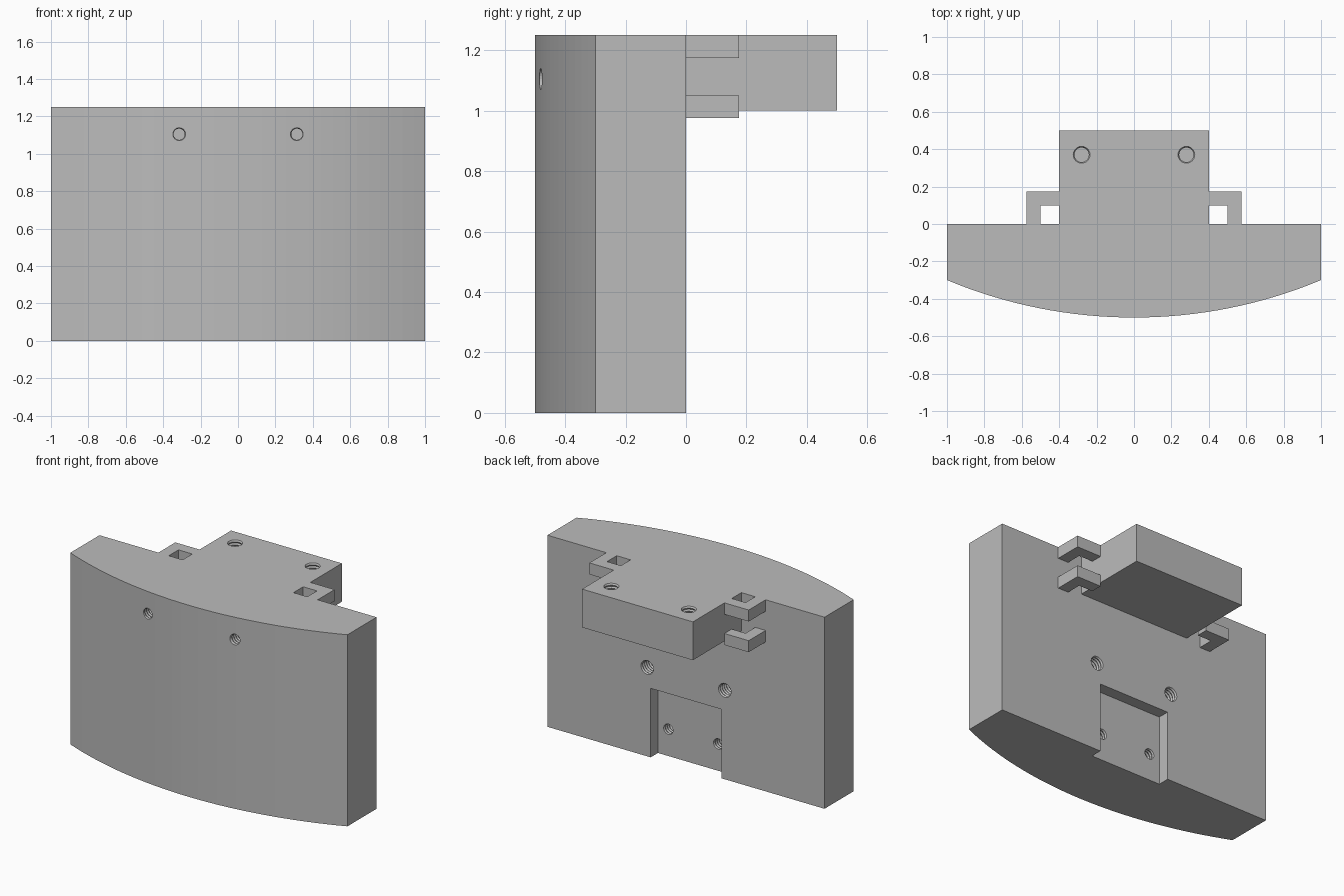
import bpy, bmesh, math
from mathutils import Matrix, Vector

cube = bpy.data.objects.get("Cube")
if cube:
    bpy.data.objects.remove(cube, do_unlink=True)

grey = bpy.data.materials.new("plain grey")
grey.use_nodes = True
colour = (0.5, 0.5, 0.5, 1)
grey.diffuse_color = colour
grey.node_tree.nodes["Principled BSDF"].inputs["Base Color"].default_value = colour


def make_object(name, bm):
    bmesh.ops.recalc_face_normals(bm, faces=bm.faces[:])
    mesh = bpy.data.meshes.new(name)
    bm.to_mesh(mesh)
    bm.free()
    mesh.materials.append(grey)
    obj = bpy.data.objects.new(name, mesh)
    bpy.context.scene.collection.objects.link(obj)
    return obj


def prism(name, outline, z0, z1):
    """Extrude an outline in x, y from z0 up to z1."""
    bm = bmesh.new()
    face = bm.faces.new([bm.verts.new((x, y, z0)) for x, y in outline])
    top = bmesh.ops.extrude_face_region(bm, geom=[face])["geom"]
    verts = [v for v in top if isinstance(v, bmesh.types.BMVert)]
    bmesh.ops.translate(bm, verts=verts, vec=(0, 0, z1 - z0))
    return make_object(name, bm)


def threaded_cutter(name, start, direction, radius, depth, lead=0.02):
    """Ribbed plug that leaves a threaded blind hole."""
    pitch, sides = 0.02, 24
    steps = round(depth / pitch)
    levels = [(-lead, radius), (0, radius)]
    for i in range(steps):
        levels += [((i + 0.5) * pitch, radius * 0.86), ((i + 1) * pitch, radius)]
    bm = bmesh.new()
    rings = [[bm.verts.new((r * math.cos(math.tau * k / sides),
                            r * math.sin(math.tau * k / sides), z))
              for k in range(sides)] for z, r in levels]
    for a, b in zip(rings, rings[1:]):
        for k in range(sides):
            n = (k + 1) % sides
            bm.faces.new((a[k], a[n], b[n], b[k]))
    bm.faces.new(rings[0])
    bm.faces.new(rings[-1])
    turn = Vector((0, 0, 1)).rotation_difference(Vector(direction)).to_matrix().to_4x4()
    bm.transform(Matrix.Translation(start) @ turn)
    return make_object(name, bm)


def combine(target, tool, operation):
    mod = target.modifiers.new(tool.name, "BOOLEAN")
    mod.operation, mod.solver, mod.object = operation, "EXACT", tool
    graph = bpy.context.evaluated_depsgraph_get()
    mesh = bpy.data.meshes.new_from_object(target.evaluated_get(graph))
    target.modifiers.clear()
    target.data = mesh
    bpy.data.objects.remove(tool, do_unlink=True)


# Main slab with a bowed front
bow_radius = 2.6
half_angle = math.asin(1 / bow_radius)
segments = 32
outline = [(1, 0), (-1, 0)]
for i in range(segments + 1):
    a = half_angle * (2 * i / segments - 1)
    outline.append((bow_radius * math.sin(a), 2.1 - bow_radius * math.cos(a)))
body = prism("curved_body", outline, 0, 1.25)

# Mounting block behind the top edge
block = [(-0.4, -0.1), (0.4, -0.1), (0.4, 0.5), (-0.4, 0.5)]
combine(body, prism("mounting_block", block, 1.0, 1.25), "UNION")

# Hooked loops beside the block, upper and lower on each side
hook = [(0.4, 0.1), (0.5, 0.1), (0.5, -0.05), (0.575, -0.05), (0.575, 0.175), (0.4, 0.175)]
for side in (-1, 1):
    for z in (0.975, 1.175):
        loop = prism("side_loop", [(side * x, y) for x, y in hook], z, z + 0.075)
        combine(body, loop, "UNION")

# Recess at the bottom of the back
recess = [(-0.255, -0.075), (0.255, -0.075), (0.255, 0.1), (-0.255, 0.1)]
combine(body, prism("recess_cutter", recess, -0.1, 0.45), "DIFFERENCE")

# Threaded screw holes in mirrored pairs
for side in (-1, 1):
    for start, direction, radius, depth in (
        ((0.28, 0.37, 1.25), (0, 0, -1), 0.045, 0.16),
        ((0.28, 0, 0.58), (0, -1, 0), 0.045, 0.2),
        ((0.18, -0.075, 0.175), (0, -1, 0), 0.034, 0.16),
        ((0.315, -0.48, 1.105), (0, 1, 0), 0.035, 0.2),
    ):
        place = (side * start[0], start[1], start[2])
        combine(body, threaded_cutter("hole_cutter", place, direction, radius, depth), "DIFFERENCE")

for polygon in body.data.polygons:
    polygon.use_smooth = False
